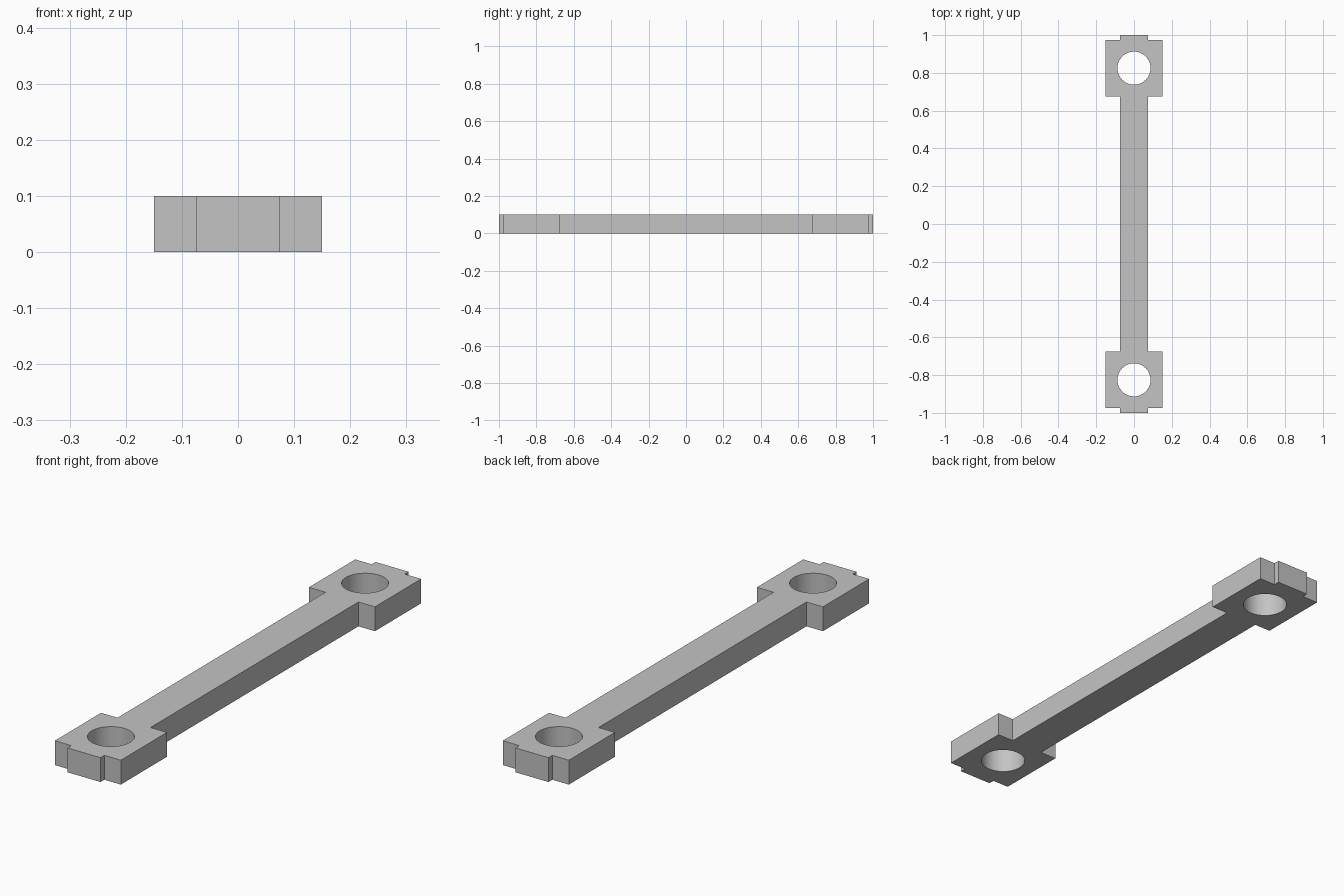
import bpy
import bmesh
from math import radians

cube = bpy.data.objects.get("Cube")
if cube:
    bpy.data.objects.remove(cube, do_unlink=True)

THICK = 0.1
BAR_X, BAR_Y = 0.075, 1.0
HEAD_X, HEAD_IN, HEAD_OUT = 0.15, 0.675, 0.975
HOLE_Y, HOLE_R = 0.825, 0.0875

grey = bpy.data.materials.new("plain grey")
grey.use_nodes = True
colour = (0.55, 0.55, 0.55, 1)
grey.diffuse_color = colour
grey.node_tree.nodes["Principled BSDF"].inputs["Base Color"].default_value = colour

# Link outline: one quarter, mirrored to all four
quarter = [(BAR_X, HEAD_IN), (HEAD_X, HEAD_IN), (HEAD_X, HEAD_OUT),
           (BAR_X, HEAD_OUT), (BAR_X, BAR_Y)]
right_half = [(x, -y) for x, y in reversed(quarter)] + quarter
outline = right_half + [(-x, -y) for x, y in right_half]

bm = bmesh.new()
base = bm.faces.new([bm.verts.new((x, y, 0)) for x, y in outline])
top = bmesh.ops.extrude_face_region(bm, geom=[base], use_keep_orig=True)
bmesh.ops.translate(bm, vec=(0, 0, THICK),
                    verts=[v for v in top["geom"] if isinstance(v, bmesh.types.BMVert)])
bmesh.ops.recalc_face_normals(bm, faces=bm.faces)
mesh = bpy.data.meshes.new("connecting_link")
bm.to_mesh(mesh)
bm.free()
mesh.materials.append(grey)
link = bpy.data.objects.new("connecting_link", mesh)
bpy.context.collection.objects.link(link)

# Round hole through each end
for side in (-1, 1):
    bpy.ops.mesh.primitive_cylinder_add(vertices=64, radius=HOLE_R, depth=THICK * 3,
                                        location=(0, side * HOLE_Y, THICK / 2))
    cutter = bpy.context.object
    cutter.name = "hole_cutter"
    cutter.hide_render = True
    cutter.data.materials.append(grey)
    cut = link.modifiers.new("hole", 'BOOLEAN')
    cut.operation = 'DIFFERENCE'
    cut.solver = 'EXACT'
    cut.object = cutter
    bpy.context.view_layer.objects.active = link
    bpy.ops.object.modifier_apply(modifier=cut.name)
    bpy.data.objects.remove(cutter, do_unlink=True)

# Smooth hole walls, crisp edges
bpy.ops.object.select_all(action='DESELECT')
link.select_set(True)
bpy.context.view_layer.objects.active = link
bpy.ops.object.shade_smooth_by_angle(angle=radians(30))
